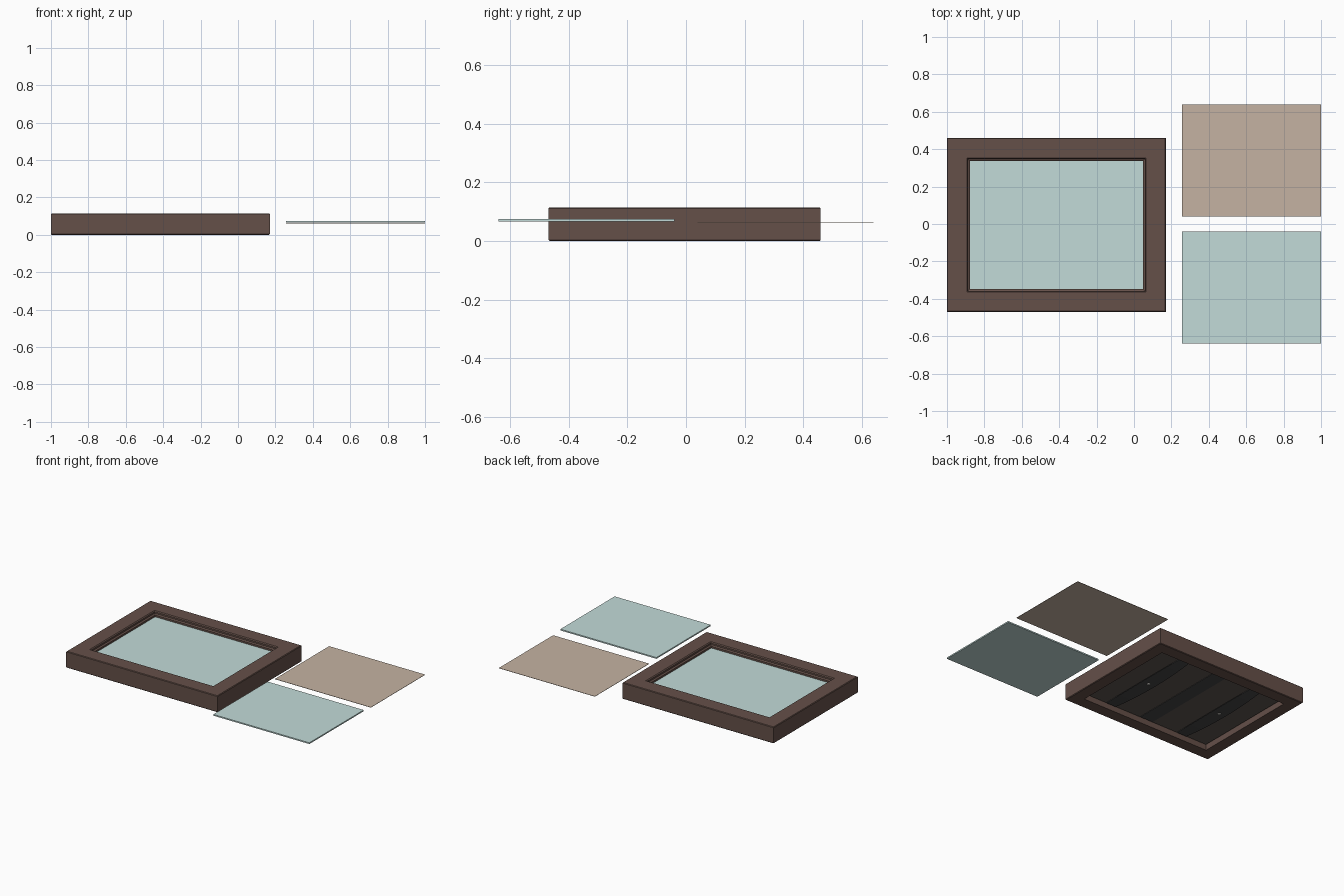
import bpy, bmesh, math

if "Cube" in bpy.data.objects:
    bpy.data.objects.remove(bpy.data.objects["Cube"])

def material(name, rgb):
    m = bpy.data.materials.new(name)
    m.diffuse_color = (*rgb, 1)
    m.use_nodes = True
    m.node_tree.nodes["Principled BSDF"].inputs["Base Color"].default_value = m.diffuse_color
    return m

WOOD = material("dark_wood", (0.13, 0.08, 0.066))
GLASS = material("pale_glass", (0.54, 0.71, 0.69))
PAPER = material("tan_paper", (0.56, 0.45, 0.36))
BOARD = material("back_board", (0.11, 0.09, 0.08))
STEEL = material("dark_steel", (0.06, 0.06, 0.06))
METAL = material("bright_metal", (0.55, 0.53, 0.5))

CX, CY = -0.415, -0.005      # frame centre
HX, HY = 0.585, 0.465        # frame half size

def finish(bm, name, mat):
    bmesh.ops.recalc_face_normals(bm, faces=bm.faces)
    me = bpy.data.meshes.new(name)
    bm.to_mesh(me)
    bm.free()
    me.materials.append(mat)
    ob = bpy.data.objects.new(name, me)
    bpy.context.collection.objects.link(ob)
    return ob

def box(name, x0, x1, y0, y1, z0, z1, mat, bevel=0):
    bm = bmesh.new()
    bmesh.ops.create_cube(bm, size=1)
    for v in bm.verts:
        v.co = ((x0 + x1) / 2 + v.co.x * (x1 - x0),
                (y0 + y1) / 2 + v.co.y * (y1 - y0),
                (z0 + z1) / 2 + v.co.z * (z1 - z0))
    if bevel:
        bmesh.ops.bevel(bm, geom=bm.edges[:], offset=bevel, segments=1, affect='EDGES')
    return finish(bm, name, mat)

# Mitred frame: closed section (inset from outer edge, height) swept round a rectangle
section = [(0, 0.004), (0, 0.111), (0.004, 0.115), (0.106, 0.115), (0.112, 0.109),
           (0.112, 0.098), (0.122, 0.092), (0.122, 0.080), (0.085, 0.080),
           (0.085, 0.0), (0.004, 0)]
bm = bmesh.new()
rings = [[bm.verts.new((CX + sx * (HX - d), CY + sy * (HY - d), z)) for d, z in section]
         for sx, sy in ((-1, -1), (1, -1), (1, 1), (-1, 1))]
n = len(section)
for i in range(4):
    a, b = rings[i], rings[(i + 1) % 4]
    for j in range(n):
        k = (j + 1) % n
        bm.faces.new((a[j], b[j], b[k], a[k]))
finish(bm, "printing_frame", WOOD)

# Glass seated in the rebate
gx, gy = HX - 0.087, HY - 0.087
box("frame_glass", CX - gx, CX + gx, CY - gy, CY + gy, 0.068, 0.08, GLASS)

# Split back with a hinge strip over the joint
for side in (-1, 1):
    xs = sorted((CX + side * 0.002, CX + side * (gx - 0.003)))
    box("back_half", *xs, CY - gy + 0.003, CY + gy - 0.003, 0.035, 0.067, BOARD, 0.002)
box("hinge_strip", CX - 0.05, CX + 0.05, CY - gy + 0.01, CY + gy - 0.01, 0.032, 0.036, STEEL)

# Bowed leaf springs, each with a central pivot and end catches
for side in (-1, 1):
    x = CX + side * 0.29
    bm = bmesh.new()
    rows = []
    for i in range(17):
        t = i / 8 - 1
        w = 0.052 - 0.014 * t * t
        z = 0.019 + 0.011 * t * t
        rows.append([bm.verts.new((x + dx, CY + t * (gy - 0.01), z + dz))
                     for dx, dz in ((-w, 0), (w, 0), (w, 0.004), (-w, 0.004))])
    for a, b in zip(rows, rows[1:]):
        for j in range(4):
            k = (j + 1) % 4
            bm.faces.new((a[j], a[k], b[k], b[j]))
    bm.faces.new(rows[0])
    bm.faces.new(rows[-1])
    finish(bm, "leaf_spring", STEEL)

    bpy.ops.mesh.primitive_cylinder_add(vertices=16, radius=0.011, depth=0.026,
                                        location=(x, CY, 0.027))
    pivot = bpy.context.object
    pivot.name = "spring_pivot"
    pivot.data.materials.append(METAL)
    bpy.ops.object.shade_smooth_by_angle()

# Loose sheets beside the frame
box("loose_glass", 0.257, 1.0, -0.64, -0.04, 0.066, 0.075, GLASS)
box("paper_sheet", 0.257, 1.0, 0.04, 0.64, 0.061, 0.063, PAPER)
